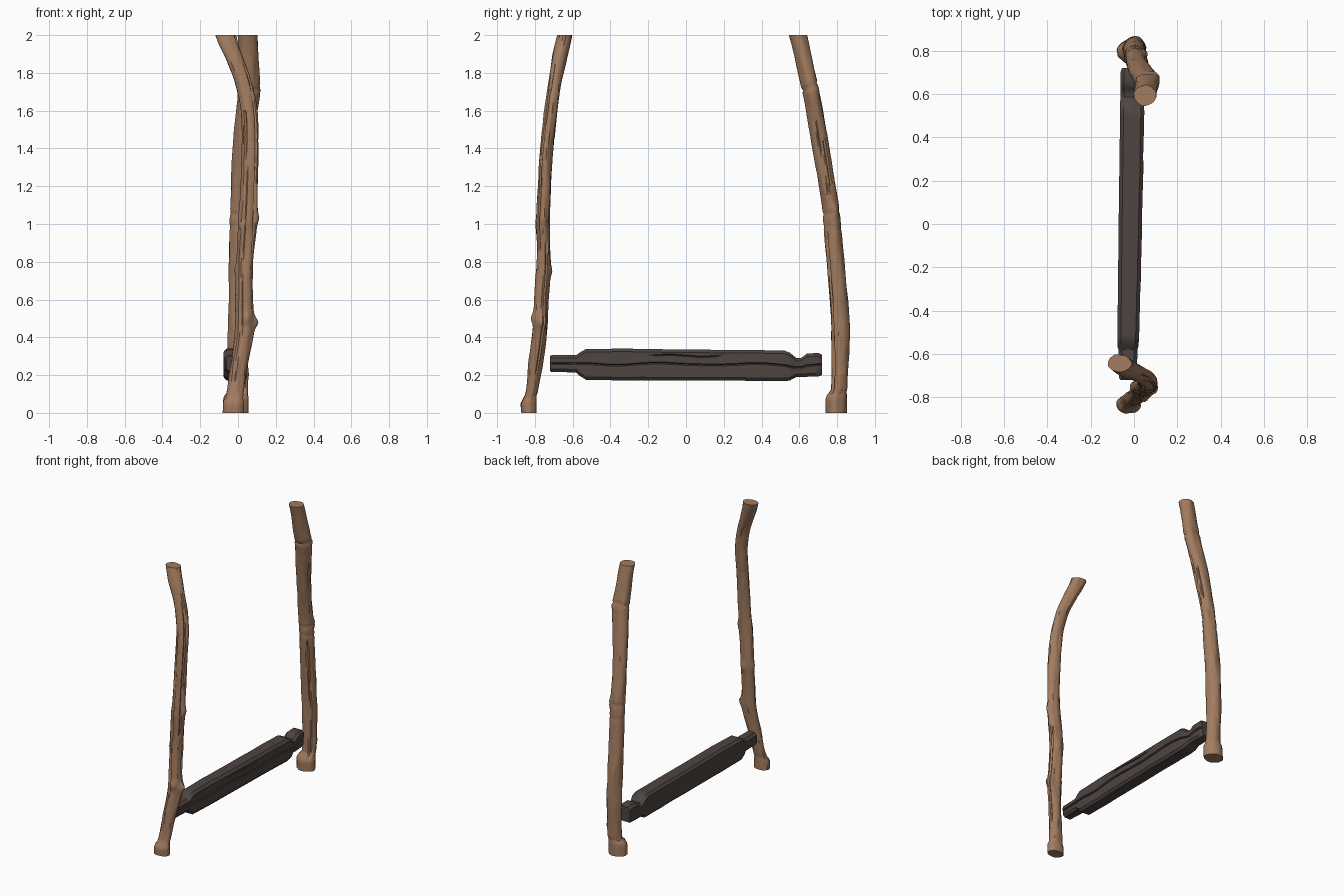
import bpy, math
from mathutils import Vector, noise


def material(name, rgb):
    m = bpy.data.materials.new(name)
    m.diffuse_color = (*rgb, 1)
    return m


BARK = material("brown wood", (0.36, 0.20, 0.115))
DARK = material("dark weathered wood", (0.075, 0.058, 0.052))


def loft(name, rings, mat):
    """Skin closed rings of equal length and cap both ends."""
    n = len(rings[0])
    verts = [p for r in rings for p in r]
    faces = []
    for i in range(len(rings) - 1):
        for j in range(n):
            k = (j + 1) % n
            faces.append((i * n + j, i * n + k, (i + 1) * n + k, (i + 1) * n + j))
    faces.append(tuple(reversed(range(n))))
    faces.append(tuple(range(len(verts) - n, len(verts))))
    me = bpy.data.meshes.new(name)
    me.from_pydata(verts, [], faces)
    me.materials.append(mat)
    me.shade_smooth()
    me.set_sharp_from_angle(angle=math.radians(38))
    ob = bpy.data.objects.new(name, me)
    bpy.context.collection.objects.link(ob)
    return ob


def sample(keys, t):
    """Smooth (Catmull-Rom) lookup in rows that start with the parameter."""
    i = max(k for k in range(len(keys) - 1) if keys[k][0] <= t or k == 0)
    a, b = keys[i], keys[i + 1]
    p, q = keys[max(i - 1, 0)], keys[min(i + 2, len(keys) - 1)]
    h = b[0] - a[0]
    f = (t - a[0]) / h
    out = []
    for c in range(1, len(a)):
        m0 = (b[c] - p[c]) / (b[0] - p[0]) * h
        m1 = (q[c] - a[c]) / (q[0] - a[0]) * h
        out.append((2*f**3 - 3*f*f + 1) * a[c] + (f**3 - 2*f*f + f) * m0
                   + (3*f*f - 2*f**3) * b[c] + (f**3 - f*f) * m1)
    return out


def branch(name, keys, knots, cracks, seams, seed, rows=150, sides=36):
    """keys: z, x, y, rx, ry | knots: z, angle, size | cracks: z0, z1, angle
    seams: z, tilt, depth"""
    rings = []
    for i in range(rows + 1):
        z = 2 * i / rows
        x, y, rx, ry = sample(keys, z)
        ring = []
        for j in range(sides):
            a = 2 * math.pi * j / sides
            c, s = math.cos(a), math.sin(a)
            d = 0.006 * noise.noise(Vector((c * 1.3 + seed, s * 1.3, z * 4)))
            d += 0.003 * noise.noise(Vector((c * 4, s * 4 + seed, z * 9)))
            for kz, ka, size in knots:
                da = math.remainder(a - ka, 2 * math.pi)
                d += size * math.exp(-(da / 0.5)**2 - ((z - kz) / 0.03)**2)
            for z0, z1, ca in cracks:
                wob = ca + 0.25 * noise.noise(Vector((seed, z * 3, ca)))
                da = math.remainder(a - wob, 2 * math.pi)
                if z0 < z < z1:
                    d -= 0.011 * math.exp(-(da / 0.11)**2)
            for sz, tilt, depth in seams:
                d -= depth * math.exp(-((z - sz - tilt * s) / 0.009)**2)
            ring.append((x + (rx + d) * c, y + (ry + d) * s, z))
        rings.append(ring)
    return loft(name, rings, BARK)


# Thin crooked branch at the front
branch("front_branch", [
    (0.0, -0.025, -0.832, 0.058, 0.041), (0.06, -0.022, -0.832, 0.056, 0.042),
    (0.10, -0.015, -0.819, 0.046, 0.033), (0.25, 0.005, -0.798, 0.045, 0.037),
    (0.45, 0.035, -0.772, 0.052, 0.038), (0.60, 0.035, -0.765, 0.046, 0.038),
    (0.80, 0.037, -0.752, 0.046, 0.038), (1.0, 0.050, -0.757, 0.048, 0.036),
    (1.2, 0.058, -0.750, 0.044, 0.036), (1.4, 0.062, -0.737, 0.043, 0.035),
    (1.6, 0.058, -0.715, 0.043, 0.035), (1.75, 0.028, -0.695, 0.045, 0.035),
    (1.88, -0.020, -0.672, 0.050, 0.040), (1.95, -0.050, -0.655, 0.054, 0.040),
    (2.0, -0.066, -0.643, 0.056, 0.038)],
    knots=[(0.48, 0.1, 0.022), (0.50, -1.5, 0.015), (0.75, 1.4, 0.010),
           (0.76, 3.1, 0.010), (1.03, 0.0, 0.010), (1.0, -1.8, 0.006)],
    cracks=[(0.85, 1.85, -0.7), (0.15, 1.6, -2.0), (0.2, 0.9, 0.4)],
    seams=[(0.08, 0.01, 0.004), (1.44, 0.0, 0.002)], seed=3.1)

# Thicker leaning branch at the back
branch("back_branch", [
    (0.0, -0.012, 0.796, 0.066, 0.055), (0.09, -0.010, 0.796, 0.065, 0.054),
    (0.12, 0.0, 0.810, 0.052, 0.042), (0.4, 0.002, 0.817, 0.053, 0.048),
    (0.6, 0.0, 0.808, 0.051, 0.048), (0.9, 0.003, 0.784, 0.050, 0.047),
    (1.1, 0.008, 0.764, 0.048, 0.043), (1.4, 0.024, 0.715, 0.052, 0.045),
    (1.6, 0.045, 0.682, 0.056, 0.046), (1.72, 0.058, 0.658, 0.057, 0.046),
    (1.85, 0.056, 0.628, 0.052, 0.047), (2.0, 0.050, 0.593, 0.051, 0.047)],
    knots=[(1.07, 0.6, 0.012), (1.72, 0.8, 0.007), (0.2, 0.2, 0.006)],
    cracks=[(1.15, 1.55, -0.3), (0.1, 0.95, -0.9), (1.2, 1.45, 0.5)],
    seams=[(1.725, 0.018, 0.007), (1.06, 0.01, 0.005), (0.98, -0.01, 0.003),
           (0.10, 0.012, 0.006)], seed=8.4)

# Dark plank: y, z low, z high, x low, x high
stations = [
    (-0.72, 0.222, 0.300, -0.062, 0.006), (-0.712, 0.216, 0.306, -0.068, 0.012),
    (-0.58, 0.214, 0.306, -0.072, 0.016), (-0.565, 0.198, 0.318, -0.076, 0.020),
    (-0.53, 0.175, 0.338, -0.077, 0.023), (-0.30, 0.172, 0.340, -0.074, 0.030),
    (0.0, 0.172, 0.335, -0.071, 0.037), (0.30, 0.171, 0.333, -0.067, 0.043),
    (0.52, 0.168, 0.330, -0.064, 0.048), (0.55, 0.172, 0.318, -0.064, 0.046),
    (0.585, 0.190, 0.290, -0.063, 0.036), (0.61, 0.190, 0.292, -0.063, 0.032),
    (0.64, 0.190, 0.315, -0.063, 0.032), (0.70, 0.192, 0.318, -0.062, 0.030),
    (0.72, 0.200, 0.308, -0.056, 0.022)]
rings = []
for i in range(len(stations) - 1):
    steps = max(1, round((stations[i + 1][0] - stations[i][0]) / 0.02))
    for k in range(steps + (i == len(stations) - 2)):
        f = k / steps
        y, z0, z1, x0, x1 = [a + (b - a) * f for a, b in zip(stations[i], stations[i + 1])]
        w = 0.003 * noise.noise(Vector((y * 7, 2, 0)))
        z0, z1, x1 = z0 + w, z1 - w, x1 + w
        b = 0.016  # worn corners
        h = z1 - z0
        m = z0 + h * (0.52 + 0.10 * noise.noise(Vector((y * 4, 5, 1))))  # long split
        u = z0 + h * (0.80 + 0.05 * noise.noise(Vector((y * 6, 9, 1))))  # short split
        d = 0.012
        e = 0.011 * max(0, 1 - abs(y / 0.2) ** 4)
        rings.append([(px, y, pz) for px, pz in (
            (x0, z1 - b), (x0 + b, z1), (x1 - b, z1), (x1, z1 - b),
            (x1, u + 0.004), (x1 - e, u), (x1, u - 0.004),
            (x1, m + 0.006), (x1 - d, m + 0.001), (x1 - 0.003, m - 0.005),
            (x1 - 0.003, z0 + b), (x1 - b, z0), (x0 + b, z0), (x0, z0 + b))])
        # keep the short split below the worn corner
        r = rings[-1]
        for q in (4, 5, 6):
            r[q] = (r[q][0], y, min(r[q][2], z1 - b - 0.001 * (q - 3) * 4))
        r[7] = (r[7][0], y, min(r[7][2], r[6][2] - 0.004))
loft("plank", rings, DARK)
